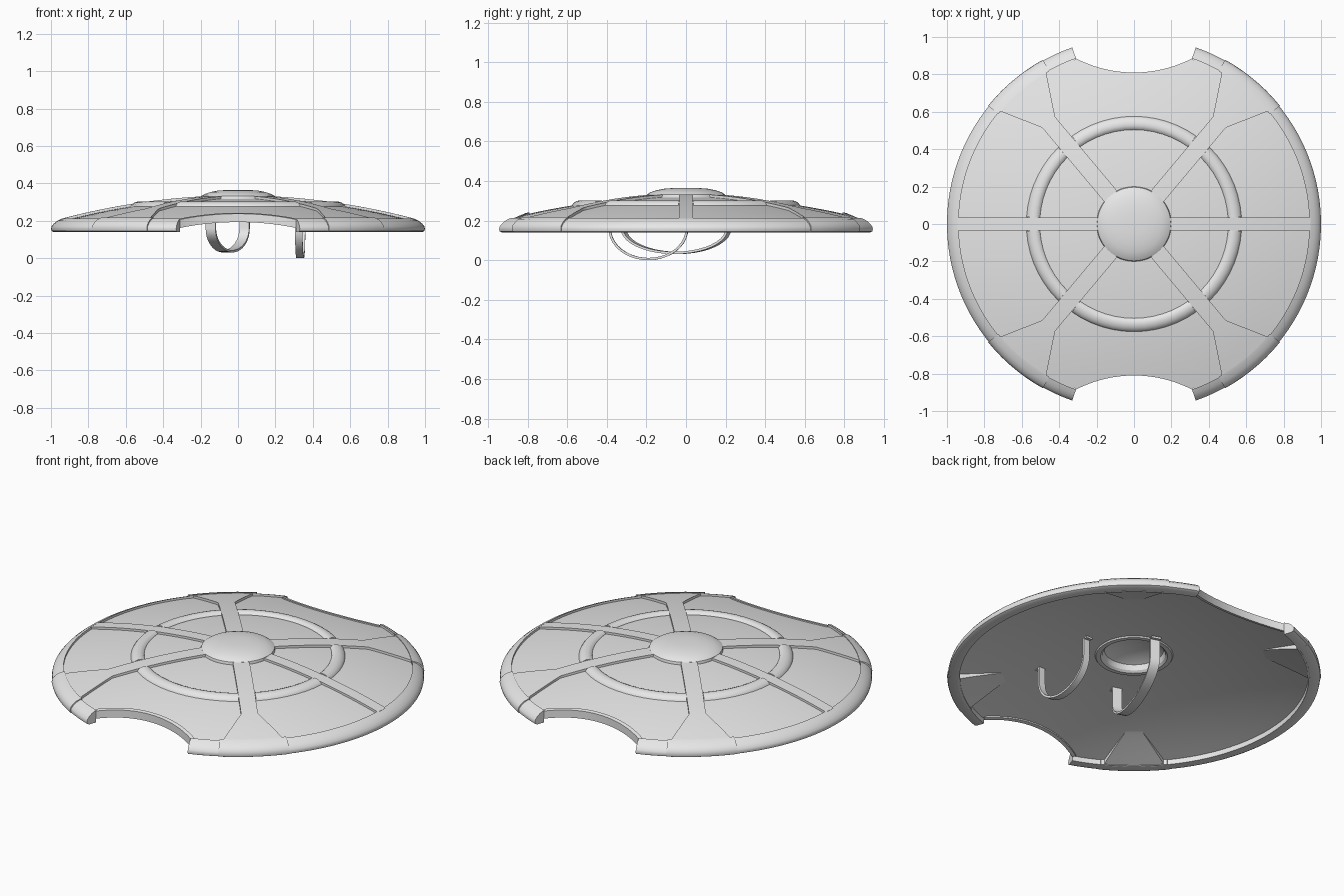
import bpy, bmesh, math
from math import sin, cos, radians, pi
from mathutils import Vector, Matrix

if "Cube" in bpy.data.objects:
    bpy.data.objects.remove(bpy.data.objects["Cube"], do_unlink=True)

steel = bpy.data.materials.new("plain_grey")
steel.use_nodes = True
steel.diffuse_color = (0.8, 0.8, 0.8, 1)
steel.node_tree.nodes["Principled BSDF"].inputs["Base Color"].default_value = (0.8, 0.8, 0.8, 1)

NOTCH_Y, NOTCH_R = 1.487, 0.677
TIP = 70.7      # angle where the side rims end
FAN = 50        # angle of the diagonal braces


def dome(r):
    return 0.335 - 0.14 * r * r


def finish(bm, name):
    bmesh.ops.remove_doubles(bm, verts=bm.verts, dist=1e-5)
    bmesh.ops.recalc_face_normals(bm, faces=bm.faces)
    mesh = bpy.data.meshes.new(name)
    bm.to_mesh(mesh)
    bm.free()
    mesh.materials.append(steel)
    ob = bpy.data.objects.new(name, mesh)
    bpy.context.collection.objects.link(ob)
    return ob


def lathe(name, profile, start=0, end=360, step=4):
    """Sweep a closed (radius, height) outline about z, capped when partial."""
    bm = bmesh.new()
    n = max(2, round((end - start) / step))
    rows = []
    for i in range(n + 1):
        a = radians(start + (end - start) * i / n)
        rows.append([bm.verts.new((r * cos(a), r * sin(a), z)) for r, z in profile])
    m = len(profile)
    for p, q in zip(rows, rows[1:]):
        for j in range(m):
            k = (j + 1) % m
            bm.faces.new((p[j], p[k], q[k], q[j]))
    if end - start < 360:
        bm.faces.new(rows[0])
        bm.faces.new(rows[-1])
    return finish(bm, name)


def prism(points):
    """Tall cutter from a flat outline."""
    bm = bmesh.new()
    base = bm.faces.new([bm.verts.new((x, y, -0.5)) for x, y in points])
    up = bmesh.ops.extrude_face_region(bm, geom=[base])["geom"]
    bmesh.ops.translate(bm, vec=(0, 0, 1.5), verts=[v for v in up if isinstance(v, bmesh.types.BMVert)])
    ob = finish(bm, "cutter")
    ob.hide_render = True
    return ob


def cut(ob, points, operation):
    cutter = prism(points)
    mod = ob.modifiers.new("cut", 'BOOLEAN')
    mod.operation, mod.object, mod.solver = operation, cutter, 'EXACT'
    bpy.context.view_layer.update()
    graph = bpy.context.evaluated_depsgraph_get()
    mesh = bpy.data.meshes.new_from_object(ob.evaluated_get(graph))
    ob.modifiers.clear()
    ob.data = mesh
    bpy.data.objects.remove(cutter, do_unlink=True)


def shell(name, top, depth):
    """Domed annulus between a top offset and a depth given by radius."""
    radii = [0.17 + 0.775 * i / 12 for i in range(13)]
    upper = [(r, dome(r) + top) for r in radii]
    lower = [(r, dome(r) - depth(r)) for r in reversed(radii)]
    return lathe(name, upper + lower)


def arc(radius, side, spread, n=40):
    """Points on a notch circle, from one side to the other."""
    angles = [radians(-spread + 2 * spread * i / n) for i in range(n + 1)]
    return [(radius * sin(a), side * (NOTCH_Y - radius * cos(a))) for a in angles]


def turned(points, angle):
    rot = Matrix.Rotation(radians(angle), 2)
    return [rot @ Vector(p) for p in points]


# Sunken panels with a notch front and back
panels = shell("shield_panels", -0.012, lambda r: 0.042)
for side, label in ((-1, "front"), (1, "back")):
    cut(panels, arc(NOTCH_R + 0.01, side, 60), 'DIFFERENCE')
    lip = shell(label + "_notch_lip", -0.005, lambda r: 0.05)
    band = arc(NOTCH_R, side, 27.3) + arc(NOTCH_R + 0.02, side, 27.3)[::-1]
    cut(lip, band, 'INTERSECT')

# Side rims, thicker at the diagonal corners
rim = [(0.938, 0.14), (0.985, 0.14), (0.997, 0.146), (1.0, 0.158), (0.997, 0.17),
       (0.985, 0.185), (0.965, 0.201), (0.938, 0.213)]
corner = [(r + 0.004 if r > 0.95 else r - 0.004, z + 0.006 if z > 0.16 else z) for r, z in rim]
for label, mid in (("left", 0), ("right", 180)):
    lathe(label + "_rim", rim, mid - TIP, mid + TIP, 3)
for label, mid in (("back_left", FAN), ("back_right", 180 - FAN),
                   ("front_right", 180 + FAN), ("front_left", -FAN)):
    lathe(label + "_rim_corner", corner, mid - 11, mid + 11, 3)
    # Diagonal brace widening into a fan at the rim
    brace = shell(label + "_brace", 0.002, lambda r: 0.036 + max(0, r - 0.66) * 0.122)
    half = [(0.12, 0.045), (0.71, 0.045), (1.0, 0.203)]
    cut(brace, turned([(x, -y) for x, y in half] + half[::-1], mid), 'INTERSECT')

# Straight side braces
for label, mid in (("left", 0), ("right", 180)):
    brace = shell(label + "_brace", 0.001, lambda r: 0.036)
    cut(brace, turned([(0.12, -0.035), (1, -0.035), (1, 0.035), (0.12, 0.035)], mid), 'INTERSECT')

# Raised ring, broken where the braces cross it
bead = [(0.54 + 0.038 * cos(pi * i / 8), 0.274 + 0.028 * sin(pi * i / 8) - 0.006 * cos(pi * i / 8))
        for i in range(9)]
stops = [(0, 3.7), (FAN, 4.8), (180 - FAN, 4.8), (180, 3.7), (180 + FAN, 4.8), (360 - FAN, 4.8), (360, 3.7)]
for i, ((a, ga), (b, gb)) in enumerate(zip(stops, stops[1:])):
    lathe("ring_segment_%d" % (i + 1), bead, a + ga, b - gb, 6)

# Hollow centre boss with a lip below
lathe("centre_boss", [(0, 0.366), (0.06, 0.365), (0.11, 0.361), (0.15, 0.353), (0.18, 0.343),
                      (0.197, 0.332), (0.2, 0.322), (0.2, 0.31), (0.212, 0.29), (0.205, 0.279),
                      (0.18, 0.279), (0.168, 0.29), (0.16, 0.32), (0.11, 0.342), (0, 0.352)], step=7.5)


def strap(name, a, b, low, width, thick=0.006):
    """Hanging flat strap between two points under the shell, with folded feet."""
    a, b = Vector((*a, 0)), Vector((*b, 0))
    along = (b - a).normalized()
    across = Vector((-along.y, along.x, 0))
    half = (b - a).length / 2
    top = dome(max(a.length, b.length)) - 0.045
    path = [(-half - 0.03, top), (-half, top)]
    for i in range(21):
        t = pi * i / 20
        path.append((-half * cos(t), 0.16 - (0.16 - low) * sin(t)))
    path += [(half, top), (half + 0.03, top)]
    bm, rows = bmesh.new(), []
    for i, (s, z) in enumerate(path):
        p, q = path[max(i - 1, 0)], path[min(i + 1, len(path) - 1)]
        tangent = Vector((q[0] - p[0], q[1] - p[1])).normalized()
        normal = along * -tangent.y + Vector((0, 0, tangent.x))
        c = (a + b) / 2 + along * s + Vector((0, 0, z))
        rows.append([bm.verts.new(c + across * u * width / 2 + normal * v * thick)
                     for u, v in ((-1, -1), (1, -1), (1, 1), (-1, 1))])
    for p, q in zip(rows, rows[1:]):
        for j in range(4):
            k = (j + 1) % 4
            bm.faces.new((p[j], p[k], q[k], q[j]))
    bm.faces.new(rows[0])
    bm.faces.new(rows[-1])
    return finish(bm, name)


# Arm strap and hand grip
strap("arm_strap", (-0.145, -0.315), (0.035, 0.215), 0.037, 0.055)
strap("hand_grip", (0.325, -0.385), (0.34, 0.005), 0.006, 0.04)

# Smooth shading with crisp edges
bpy.ops.object.select_all(action='DESELECT')
for ob in bpy.context.collection.objects:
    if ob.type == 'MESH':
        ob.select_set(True)
        bpy.context.view_layer.objects.active = ob
bpy.ops.object.shade_smooth_by_angle(angle=radians(30))
